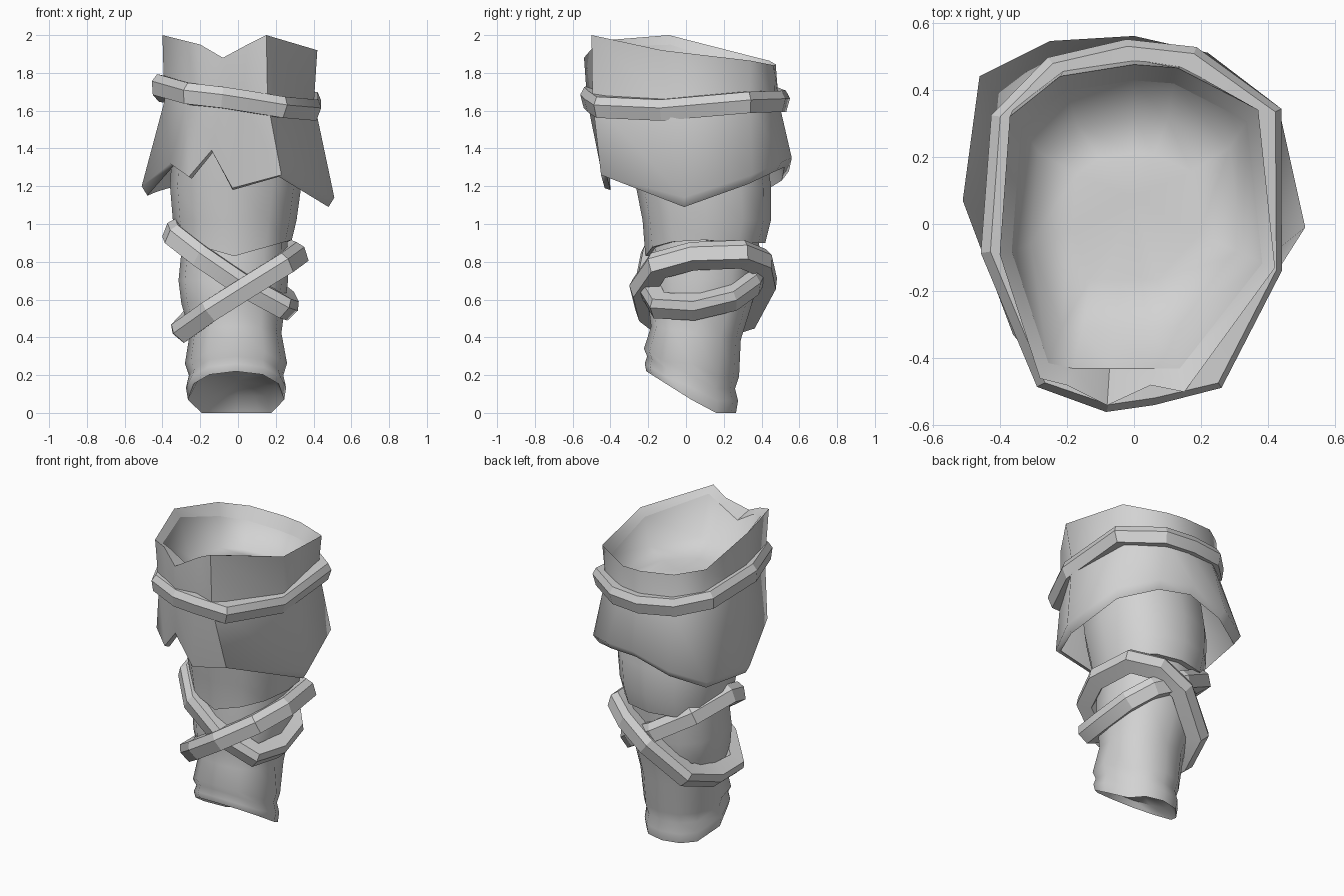
import bpy, bmesh, math
from mathutils import Vector

if "Cube" in bpy.data.objects:
    bpy.data.objects.remove(bpy.data.objects["Cube"])

grey = bpy.data.materials.new("plain_grey")
grey.diffuse_color = (0.65, 0.65, 0.65, 1)
grey.use_nodes = True
grey.node_tree.nodes["Principled BSDF"].inputs["Base Color"].default_value = grey.diffuse_color


def finish(name, bm, angle, up=False):
    bmesh.ops.recalc_face_normals(bm, faces=bm.faces)
    if up and sum(f.normal.z * f.calc_area() for f in bm.faces) < 0:
        bmesh.ops.reverse_faces(bm, faces=bm.faces)
    me = bpy.data.meshes.new(name)
    bm.to_mesh(me)
    bm.free()
    me.materials.append(grey)
    ob = bpy.data.objects.new(name, me)
    bpy.context.collection.objects.link(ob)
    bpy.context.view_layer.objects.active = ob
    ob.select_set(True)
    bpy.ops.object.shade_smooth_by_angle(angle=math.radians(angle))
    ob.select_set(False)
    return ob


def bridge(bm, rings, wrap=False):
    """Join equal rings of points with quads; returns the vertex rings."""
    vs = [[bm.verts.new(p) for p in r] for r in rings]
    n = len(vs[0])
    pairs = list(zip(vs, vs[1:])) + ([(vs[-1], vs[0])] if wrap else [])
    for a, b in pairs:
        for i in range(n):
            j = (i + 1) % n
            bm.faces.new((a[i], a[j], b[j], b[i]))
    return vs


def cap(bm, ring, centre):
    c = bm.verts.new(centre)
    for i in range(len(ring)):
        bm.faces.new((ring[i], ring[(i + 1) % len(ring)], c))


def oval(z, x0, x1, y0, y1, shear=0.0, n=12):
    """Slightly squared ring between the given limits, tilted along y."""
    pts = []
    for i in range(n):
        a = 2 * math.pi * i / n
        c, s = math.cos(a), math.sin(a)
        x = (x0 + x1) / 2 + (x1 - x0) / 2 * math.copysign(abs(c) ** 0.85, c)
        y = (y0 + y1) / 2 + (y1 - y0) / 2 * math.copysign(abs(s) ** 0.85, s)
        pts.append(Vector((x, y, z + shear * y)))
    return pts


# Upper sleeve with a V-shaped lower edge at the front
bm = bmesh.new()
edge = oval(0.90, -0.325, 0.285, -0.215, 0.42)
for p in edge:
    if p.y < 0.15:
        p.z = 0.83 + 0.28 * abs(p.x + 0.02)
rings = [oval(1.55, -0.34, 0.345, -0.30, 0.40),
         oval(1.20, -0.36, 0.335, -0.265, 0.45),
         oval(1.02, -0.345, 0.31, -0.23, 0.45),
         edge,
         [Vector((p.x * 0.85, p.y * 0.82, p.z)) for p in edge]]
bridge(bm, rings)
finish("upper_sleeve", bm, 50)

# Lower leg: wrapped ankle, then a slanted, hollow open end
bm = bmesh.new()
sole = oval(0, -0.265, 0.245, -0.21, 0.265)
for p in sole:
    p.z = max(0.0, 0.22 - 0.63 * (p.y + 0.21))
    if p.y > 0.1:
        p.x *= 0.82


def above(scale, lift):
    return [Vector((p.x * scale, p.y * scale, p.z + lift * (1 + 0.6 * (p.y > 0)))) for p in sole]


hollow = [Vector((p.x * 0.84, p.y * 0.84, p.z * 0.7 + 0.09)) for p in sole]
rings = [oval(0.95, -0.29, 0.26, -0.19, 0.39),
         oval(0.70, -0.315, 0.265, -0.20, 0.37),
         oval(0.58, -0.30, 0.25, -0.20, 0.35),
         oval(0.43, -0.255, 0.23, -0.185, 0.29, -0.15),
         above(1.06, 0.12), above(0.98, 0.08), above(1.04, 0.04), sole, hollow]
vs = bridge(bm, rings)
cap(bm, vs[-1], (0, 0.05, 0.17))
finish("lower_leg", bm, 50)

# Folded cuff and ragged skirt: one column = rim point, hem point
columns = [
    ((0.42, -0.13, 1.92), (0.51, -0.01, 1.14)),
    ((0.37, 0.34, 1.865), (0.43, 0.35, 1.26)),
    ((0.13, 0.465, 1.84), (0.22, 0.51, 1.33)),
    ((0, 0.475, 1.845), (0, 0.56, 1.35)),
    ((-0.22, 0.44, 1.865), (-0.25, 0.545, 1.28)),
    ((-0.37, 0.32, 1.895), (-0.46, 0.44, 1.22)),
    ((-0.40, -0.09, 2.0), (-0.51, 0.07, 1.20)),
    ((-0.28, -0.46, 1.97), (-0.36, -0.33, 1.32)),
    ((-0.20, -0.48, 1.95), (-0.26, -0.39, 1.25)),
    ((-0.08, -0.54, 1.88), (-0.14, -0.45, 1.39)),
    ((0.05, -0.48, 1.95), (-0.03, -0.43, 1.19)),
    ((0.15, -0.50, 2.0), (0.23, -0.45, 1.26))]
rim = [Vector(c[0]) for c in columns]
hem = [Vector(c[1]) for c in columns]
mid = []
for r, h in zip(rim, hem):
    m = r.lerp(h, 0.3)
    mid.append(Vector((m.x * 0.9, m.y * (0.98 if m.y > 0 else 1.02), 1.65)))
rim_in = [Vector((p.x * 0.91, max(p.y * 0.9, -0.43), p.z - 0.055 - 0.05 * p.y)) for p in rim]
lining = [Vector((p.x * 0.77, max(p.y * 0.67, -0.31), 1.69 - 0.1 * p.y)) for p in rim]
hem_in = [Vector((p.x * 0.94, p.y * 0.93, p.z - (0.05 if p.y > -0.1 else 0.01))) for p in hem]
under = [Vector((p.x * 0.88, p.y * 0.88, 1.55)) for p in mid]
bm = bmesh.new()
bridge(bm, [rim_in, rim, mid, hem, hem_in, under])
finish("cuff_and_skirt", bm, 58)

# Rounded floor inside the cuff
floor = [Vector((p.x * 0.6, p.y * 0.6 + 0.02, 1.67)) for p in lining]
bm = bmesh.new()
vs = bridge(bm, [floor, lining, rim_in])
cap(bm, vs[0], (0, 0.08, 1.70))
finish("cuff_lining", bm, 70, up=True)


# Straps: closed paths swept with a ridged section
def strap(name, path, depth, height):
    section = [(-depth, 0.9), (0.018, 0.95), (0.04, 0.25), (0.022, -0.95), (-depth, -1)]
    pts = [Vector(p) for p in path]
    centre = sum(pts, Vector()) / len(pts)
    rings = []
    for i, p in enumerate(pts):
        t = (pts[(i + 1) % len(pts)] - pts[i - 1]).normalized()
        out = p - centre
        out = (out - t * out.dot(t)).normalized()
        up = t.cross(out)
        if up.z < 0:
            up = -up
        rings.append([p + out * a + up * b * height for a, b in section])
    bm = bmesh.new()
    bridge(bm, rings, wrap=True)
    finish(name, bm, 25)


strap("cuff_belt", [
    (-0.42, -0.08, 1.735), (-0.26, -0.46, 1.69), (-0.08, -0.52, 1.67), (0.05, -0.50, 1.65),
    (0.23, -0.46, 1.62), (0.40, -0.13, 1.605), (0.40, 0.33, 1.645), (0.17, 0.49, 1.65),
    (-0.02, 0.51, 1.65), (-0.24, 0.46, 1.67), (-0.39, 0.31, 1.70)], 0.05, 0.059)

strap("strap_falling_right", [
    (-0.35, 0.05, 0.97), (-0.34, -0.06, 0.94), (-0.20, -0.20, 0.83), (0.02, -0.23, 0.68),
    (0.24, -0.16, 0.56), (0.275, 0.04, 0.55), (0.25, 0.25, 0.60), (0.15, 0.36, 0.68),
    (-0.05, 0.41, 0.78), (-0.27, 0.32, 0.91)], 0.07, 0.062)

strap("strap_rising_right", [
    (-0.305, 0.12, 0.43), (-0.305, -0.09, 0.43), (-0.15, -0.23, 0.54), (0.04, -0.26, 0.66),
    (0.25, -0.17, 0.79), (0.325, 0.03, 0.845), (0.295, 0.31, 0.855), (0.14, 0.42, 0.81),
    (-0.03, 0.445, 0.70), (-0.24, 0.34, 0.50)], 0.075, 0.062)
